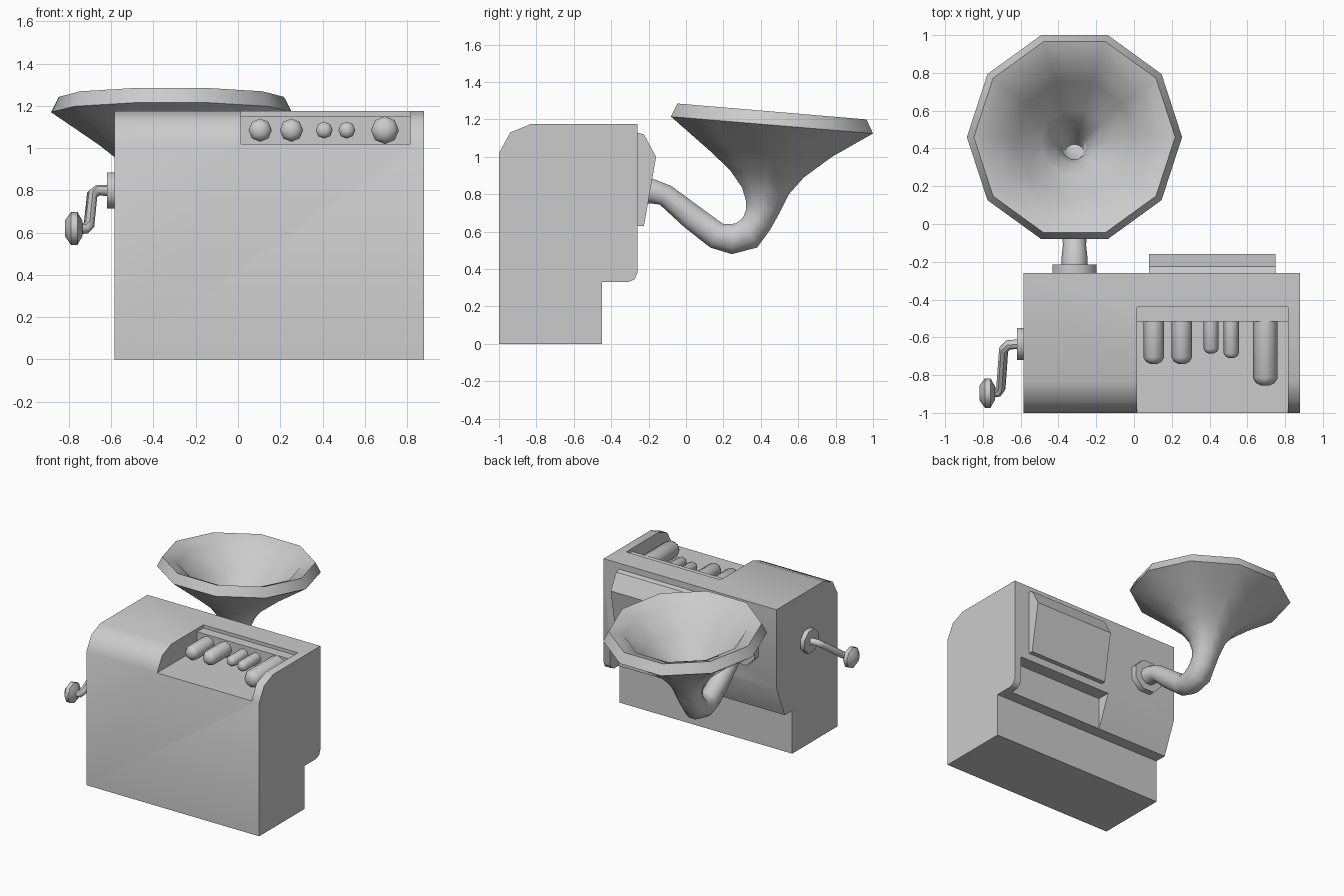
import bpy, bmesh, math
from mathutils import Vector

if "Cube" in bpy.data.objects:
    bpy.data.objects.remove(bpy.data.objects["Cube"])


def finish(name, bm, angle=45):
    bmesh.ops.recalc_face_normals(bm, faces=bm.faces)
    me = bpy.data.meshes.new(name)
    bm.to_mesh(me)
    bm.free()
    ob = bpy.data.objects.new(name, me)
    bpy.context.collection.objects.link(ob)
    smooth(ob, angle)
    return ob


def activate(ob):
    bpy.ops.object.select_all(action='DESELECT')
    ob.select_set(True)
    bpy.context.view_layer.objects.active = ob


def smooth(ob, angle=45):
    activate(ob)
    bpy.ops.object.shade_smooth_by_angle(angle=math.radians(angle))


def prism(name, profile, x0, x1, angle=45):
    """Extrude a (y, z) profile along x."""
    bm = bmesh.new()
    a = [bm.verts.new((x0, y, z)) for y, z in profile]
    b = [bm.verts.new((x1, y, z)) for y, z in profile]
    bm.faces.new(a)
    bm.faces.new(b)
    for i in range(len(a)):
        j = (i + 1) % len(a)
        bm.faces.new((a[i], a[j], b[j], b[i]))
    return finish(name, bm, angle)


def loft(name, rings, angle=45):
    """Skin a list of point rings and cap both ends."""
    bm = bmesh.new()
    vs = [[bm.verts.new(p) for p in r] for r in rings]
    n = len(vs[0])
    for a, b in zip(vs, vs[1:]):
        for i in range(n):
            j = (i + 1) % n
            bm.faces.new((a[i], a[j], b[j], b[i]))
    bm.faces.new(vs[0])
    bm.faces.new(vs[-1])
    return finish(name, bm, angle)


def lathe(name, origin, axis, profile, n=8, phase=0.0):
    """Turn (distance, radius) steps around an axis."""
    q = Vector(axis).to_track_quat('Z', 'Y')
    rings = []
    for d, r in profile:
        rings.append([Vector(origin) + q @ Vector((
            r * math.cos(math.tau * (i + phase) / n),
            r * math.sin(math.tau * (i + phase) / n), d)) for i in range(n)])
    return loft(name, rings, 50)


# Cabinet with rounded front top and stepped back
body = prism("cabinet", [
    (-1, 0), (-.45, 0), (-.45, .33), (-.31, .33), (-.275, .345), (-.26, .38),
    (-.26, 1.175), (-.83, 1.175), (-.94, 1.13), (-1, 1.02)], -.585, .88)

# Cuts: keyboard well with ledge, rear notch, rear slanted underside
cutters = [
    prism("well_cutter", [(-1.1, 1.02), (-.515, 1.02), (-.515, 1.15),
                          (-.44, 1.15), (-.44, 1.3), (-1.1, 1.3)], .015, .815),
    prism("notch_cutter", [(-.36, .575), (-.2, .575), (-.2, .25), (-.36, .25)],
          .02, .825),
    prism("slant_cutter", [(-.209, .7), (-.15, .7), (-.15, .3), (-.372, .3)],
          -.7, .05),
]
for c in cutters:
    c.hide_render = True
    m = body.modifiers.new(c.name, 'BOOLEAN')
    m.operation = 'DIFFERENCE'
    m.solver = 'EXACT'
    m.object = c
    activate(body)
    bpy.ops.object.modifier_apply(modifier=m.name)
for c in cutters:
    bpy.data.objects.remove(c)
smooth(body)

# Raised panel on the back
prism("back_panel", [(-.265, 1.13), (-.225, 1.12), (-.16, 1.0), (-.225, .63),
                     (-.265, .63)], .08, .75, 15)

# Row of rounded pegs in the well
for i, (x, r, end) in enumerate([(.105, .055, .74), (.253, .055, .74),
                                 (.408, .04, .685), (.515, .04, .71),
                                 (.695, .066, .855)]):
    L = end - .51
    lathe(f"peg_{i + 1}", (x, -.51, 1.085), (0, -1, 0),
          [(0, r), (L - .6 * r, r), (L - .2 * r, .75 * r), (L, .35 * r)])

# Crank: collar, bent arm, knob
lathe("crank_collar", (-.58, -.635, .80), (-1, 0, 0),
      [(0, .092), (.04, .092)], 8, .5)
path = [(-.60, -.635, .80), (-.665, -.64, .80), (-.69, -.665, .78),
        (-.705, -.87, .635), (-.72, -.89, .62), (-.76, -.895, .62)]
cu = bpy.data.curves.new("crank_arm", 'CURVE')
cu.dimensions = '3D'
sp = cu.splines.new('POLY')
sp.points.add(len(path) - 1)
for p, co in zip(sp.points, path):
    p.co = (*co, 1)
cu.bevel_depth = .026
cu.bevel_resolution = 2
cu.use_fill_caps = True
arm = bpy.data.objects.new("crank_arm", cu)
bpy.context.collection.objects.link(arm)
activate(arm)
bpy.ops.object.convert(target='MESH')
smooth(bpy.context.object)
lathe("crank_knob", (-.735, -.895, .62), (-1, 0, 0),
      [(0, .035), (.025, .078), (.055, .078), (.083, .038)])

# Horn: collar and ten-sided flared tube, given as opposite (y, z) edges
HX = -.315
lathe("horn_collar", (HX, -.265, .82), (0, 1, 0), [(0, .125), (.05, .125)], 8, .5)
sections = [
    (-.25, .885, -.25, .755), (-.17, .88, -.18, .75), (-.08, .845, -.14, .745),
    (.07, .735, -.01, .625), (.20, .64, .13, .515), (.265, .643, .245, .48),
    (.305, .675, .38, .515), (.322, .72, .45, .61), (.322, .76, .50, .70),
    (.30, .835, .55, .80), (.235, .93, .63, .89), (.13, 1.03, .78, 1.0),
    (-.08, 1.215, 1.0, 1.125),
    # rim, then back down the inside
    (-.045, 1.285, .965, 1.20), (.05, 1.235, .86, 1.165),
    (.16, 1.05, .75, 1.02), (.26, .94, .605, .905), (.32, .84, .53, .81),
    (.345, .74, .475, .71), (.345, .68, .42, .62)]
rings = []
k = math.cos(math.radians(18))
for yu, zu, yl, zl in sections:
    u, l = Vector((HX, yu, zu)), Vector((HX, yl, zl))
    c, v = (u + l) / 2, (u - l) / 2 / k
    rings.append([c + v * math.sin(math.tau * i / 10)
                  + Vector((v.length * math.cos(math.tau * i / 10), 0, 0))
                  for i in range(10)])
loft("horn", rings, 75)
